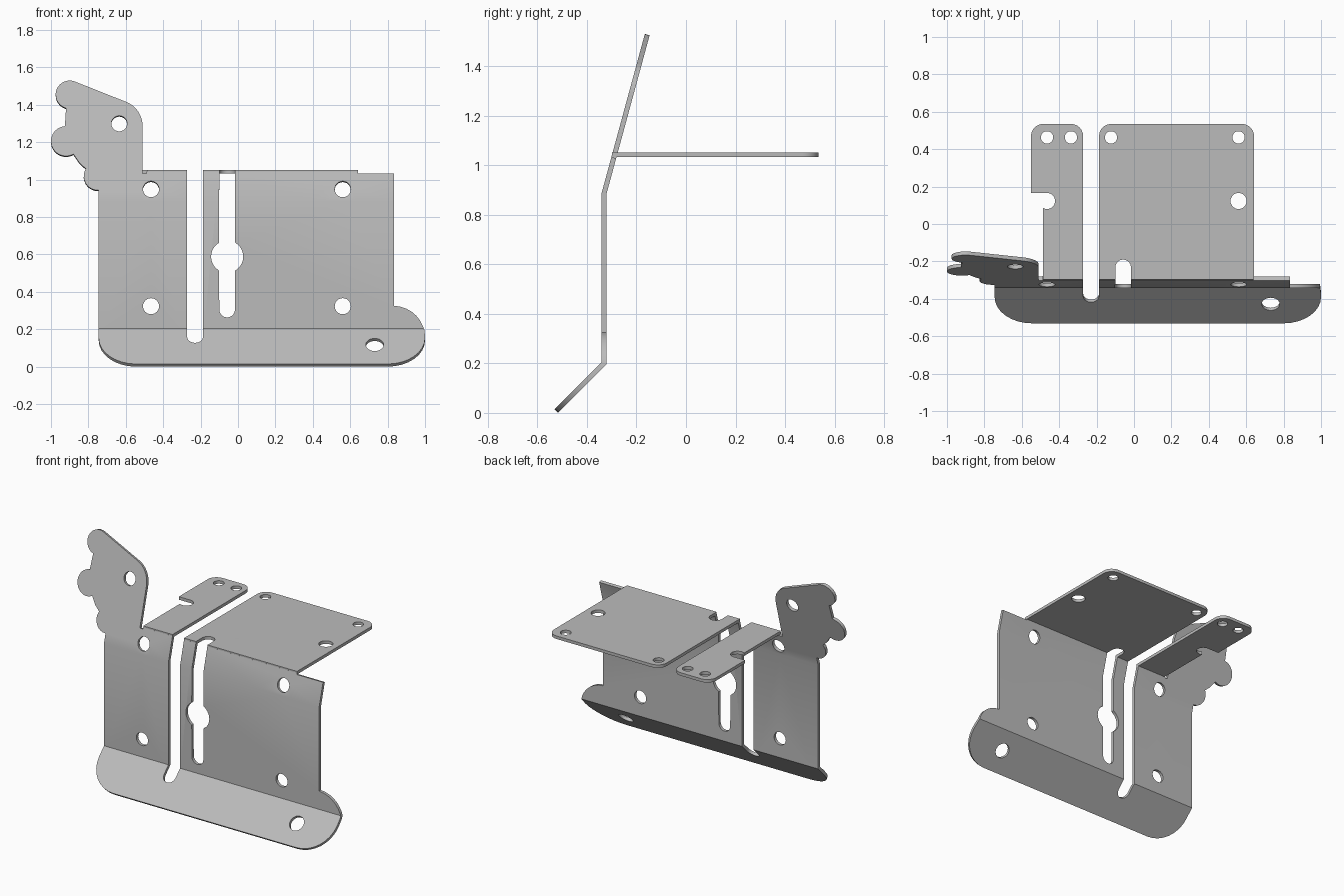
import bpy, bmesh
from math import sin, cos, radians
from mathutils import Vector

cube = bpy.data.objects.get("Cube")
if cube:
    bpy.data.objects.remove(cube, do_unlink=True)

T = 0.02            # sheet thickness
PLATE_Z = 1.042     # middle height of the top plates

steel = bpy.data.materials.new("grey_steel")
steel.use_nodes = True
colour = (0.5, 0.5, 0.5, 1)
steel.diffuse_color = colour
steel.node_tree.nodes["Principled BSDF"].inputs["Base Color"].default_value = colour


def arc(cx, cy, rx, a0, a1, ry=None, n=10):
    """Points along an arc, angles in degrees."""
    ry = rx if ry is None else ry
    angles = [radians(a0 + (a1 - a0) * i / n) for i in range(n + 1)]
    return [(cx + rx * cos(a), cy + ry * sin(a)) for a in angles]


def hole(x, y, r, ry=None):
    return arc(x, y, r, 0, 345, ry, 23)


def flat_sheet(name, loops):
    """Filled outline with holes, given the sheet thickness along local z."""
    curve = bpy.data.curves.new(name, "CURVE")
    curve.dimensions = "2D"
    curve.fill_mode = "BOTH"
    curve.extrude = T / 2
    for loop in loops:
        spline = curve.splines.new("POLY")
        spline.points.add(len(loop) - 1)
        for point, (x, y) in zip(spline.points, loop):
            point.co = (x, y, 0, 1)
        spline.use_cyclic_u = True
    temp = bpy.data.objects.new(name + "_outline", curve)
    bpy.context.collection.objects.link(temp)
    deps = bpy.context.evaluated_depsgraph_get()
    mesh = bpy.data.meshes.new_from_object(temp.evaluated_get(deps))
    bpy.data.objects.remove(temp, do_unlink=True)
    bm = bmesh.new()
    bm.from_mesh(mesh)
    bmesh.ops.remove_doubles(bm, verts=bm.verts, dist=0.0001)
    return mesh, bm


def finish(name, mesh, bm):
    bmesh.ops.recalc_face_normals(bm, faces=bm.faces)
    bm.to_mesh(mesh)
    bm.free()
    mesh.name = name
    mesh.materials.clear()
    mesh.materials.append(steel)
    obj = bpy.data.objects.new(name, mesh)
    bpy.context.collection.objects.link(obj)
    bpy.ops.object.select_all(action="DESELECT")
    obj.select_set(True)
    bpy.context.view_layer.objects.active = obj
    bpy.ops.object.shade_smooth_by_angle(angle=radians(25))


# Side profile of the bent sheet as (y, z): flange, upright, leaning panel
PATH = [Vector(p) for p in ((-0.524, 0.007), (-0.331, 0.2), (-0.331, 0.885), (-0.157, 1.525))]
DIRS = [(b - a).normalized() for a, b in zip(PATH, PATH[1:])]
NORMALS = [Vector((-d.y, d.x)) for d in DIRS]


def bend(co):
    """Place a flat point (x, height, offset) on the bent profile."""
    z = co.y
    for i in (1, 2):
        if abs(z - PATH[i].y) < 0.0001:      # mitre on the bend line
            m = (NORMALS[i - 1] + NORMALS[i]).normalized()
            p = PATH[i] + m * (co.z / m.dot(NORMALS[i]))
            return Vector((co.x, p.x, p.y))
    i = 0 if z < PATH[1].y else 1 if z < PATH[2].y else 2
    p = PATH[i] + DIRS[i] * ((z - PATH[i].y) / DIRS[i].y) + NORMALS[i] * co.z
    return Vector((co.x, p.x, p.y))


# Front sheet outline, anticlockwise from the lower right corner
outline = (
    arc(-0.545, 0.147, 0.2, 180, 270, 0.14, 8)
    + arc(0.8, 0.147, 0.2, 270, 360, 0.14, 8)
    + arc(0.83, 0.155, 0.17, 0, 88, n=8)
    + [(0.835, 0.325), (0.835, 1.03), (0.64, 1.03), (0.64, 1.04)]
    # keyhole slot
    + [(-0.016, 1.04)]
    + arc(-0.058, 0.588, 0.086, 60, -60)
    + arc(-0.058, 0.305, 0.042, 0, -180)
    + arc(-0.058, 0.588, 0.086, 240, 120)
    + [(-0.1, 1.04)]
    # long slot reaching into the flange
    + [(-0.187, 1.04)]
    + arc(-0.2295, 0.152, 0.0425, 0, -180, 0.032)
    + [(-0.272, 1.04), (-0.488, 1.04), (-0.488, 1.03), (-0.51, 1.03)]
    # raised wing with three lobes
    + arc(-0.65, 1.283, 0.14, 0, 66)
    + arc(-0.9, 1.452, 0.075, 66, 255, n=14)
    + arc(-0.92, 1.203, 0.08, 94, 300, n=14)
    + [(-0.847, 1.086)]
    + arc(-0.75, 1.016, 0.075, 148, 270)
    + [(-0.745, 0.941)]
)
holes = [hole(x, z, 0.043) for x in (-0.465, 0.56) for z in (0.323, 0.946)]
holes += [hole(-0.635, 1.297, 0.042), hole(0.731, 0.11, 0.048, 0.034)]
mesh, bm = flat_sheet("front_sheet", [outline] + holes)
for corner in PATH[1:3]:
    bmesh.ops.bisect_plane(bm, geom=bm.verts[:] + bm.edges[:] + bm.faces[:],
                           plane_co=(0, corner.y, 0), plane_no=(0, 1, 0))
for v in bm.verts:
    v.co = bend(v.co)
finish("front_sheet", mesh, bm)

# Top plates, folded back from the leaning panel
FRONT, BACK, R = -0.298, 0.535, 0.065


def back_corners(x0, x1):
    return arc(x1 - R, BACK - R, R, 0, 90, n=6) + arc(x0 + R, BACK - R, R, 90, 180, n=6)


narrow = (
    [(-0.272, FRONT)] + back_corners(-0.551, -0.272)
    + [(-0.551, 0.166)] + arc(-0.465, 0.123, 0.043, 90, -121, n=14)
    + [(-0.487, FRONT)]
)
wide = (
    [(0.642, FRONT)] + back_corners(-0.187, 0.642)
    + [(-0.187, FRONT), (-0.1, FRONT)]
    + arc(-0.058, -0.232, 0.042, 180, 0) + [(-0.016, FRONT)]
)
plates = {
    "narrow_top_plate": [narrow, hole(-0.465, 0.463, 0.033), hole(-0.337, 0.463, 0.033)],
    "wide_top_plate": [wide, hole(-0.123, 0.463, 0.033), hole(0.559, 0.463, 0.033),
                       hole(0.559, 0.123, 0.043)],
}
for name, loops in plates.items():
    mesh, bm = flat_sheet(name, loops)
    bmesh.ops.translate(bm, verts=bm.verts, vec=(0, 0, PLATE_Z))
    finish(name, mesh, bm)
